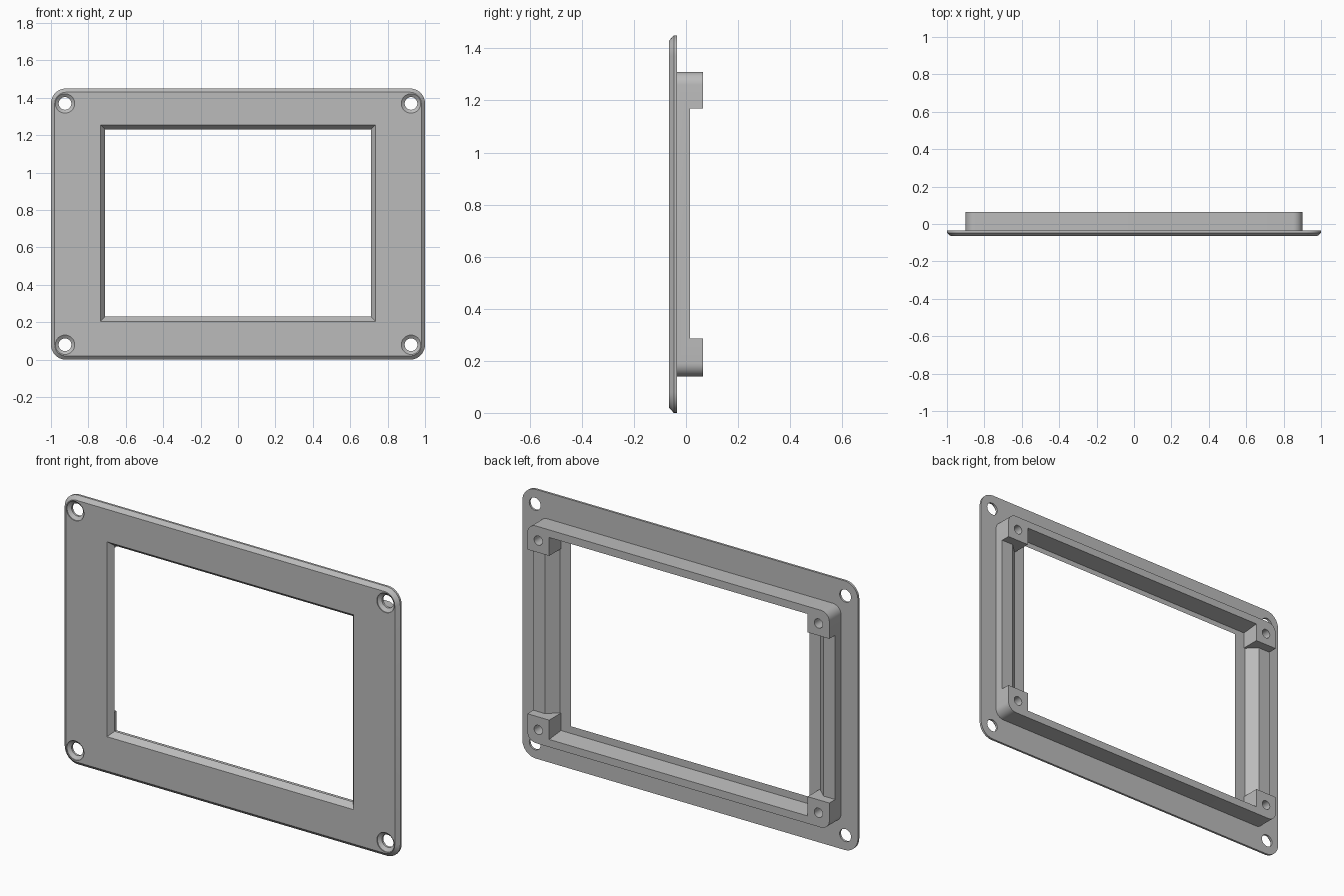
import bpy, bmesh
from math import sin, cos, pi

cube = bpy.data.objects.get("Cube")
if cube:
    bpy.data.objects.remove(cube, do_unlink=True)

grey = bpy.data.materials.new("plain_grey")
grey.use_nodes = True
grey.diffuse_color = (0.5, 0.5, 0.5, 1)
grey.node_tree.nodes["Principled BSDF"].inputs["Base Color"].default_value = (0.5, 0.5, 0.5, 1)


def ring(x0, x1, z0, z1, r, steps=8):
    """Rounded rectangle in x and z; square corners when r is 0."""
    if r == 0:
        return [(x1, z1), (x0, z1), (x0, z0), (x1, z0)]
    pts = []
    corners = [(x1 - r, z1 - r), (x0 + r, z1 - r), (x0 + r, z0 + r), (x1 - r, z0 + r)]
    for q, (cx, cz) in enumerate(corners):
        for i in range(steps + 1):
            a = (q + i / steps) * pi / 2
            pts.append((cx + r * cos(a), cz + r * sin(a)))
    return pts


def circle(x, z, r, n=32):
    return [(x + r * cos(2 * pi * i / n), z + r * sin(2 * pi * i / n)) for i in range(n)]


def loft(name, sections):
    """Closed solid through (y, outline) sections."""
    bm = bmesh.new()
    loops = [[bm.verts.new((x, y, z)) for x, z in pts] for y, pts in sections]
    n = len(loops[0])
    for a, b in zip(loops, loops[1:]):
        for i in range(n):
            j = (i + 1) % n
            bm.faces.new((a[i], a[j], b[j], b[i]))
    bm.faces.new(loops[0])
    bm.faces.new(loops[-1])
    bmesh.ops.recalc_face_normals(bm, faces=bm.faces)
    mesh = bpy.data.meshes.new(name)
    bm.to_mesh(mesh)
    bm.free()
    mesh.materials.append(grey)
    obj = bpy.data.objects.new(name, mesh)
    bpy.context.collection.objects.link(obj)
    return obj


def activate(obj):
    bpy.ops.object.select_all(action='DESELECT')
    obj.select_set(True)
    bpy.context.view_layer.objects.active = obj


def cut(obj, cutter):
    cutter.hide_render = True
    activate(obj)
    mod = obj.modifiers.new("cut", 'BOOLEAN')
    mod.operation = 'DIFFERENCE'
    mod.solver = 'EXACT'
    mod.object = cutter
    bpy.ops.object.modifier_apply(modifier=mod.name)
    bpy.data.objects.remove(cutter, do_unlink=True)


H = 1.45
MID = H / 2
FRONT, BACK = -0.065, -0.035

# Front plate with a chamfered rim
plate = loft("front_plate", [
    (FRONT, ring(-0.98, 0.98, 0.02, H - 0.02, 0.06)),
    (-0.047, ring(-1, 1, 0, H, 0.08)),
    (BACK, ring(-1, 1, 0, H, 0.08))])

# Bevelled window opening, extended past both faces
cut(plate, loft("window_cutter", [
    (FRONT - 0.01, ring(-0.743, 0.743, 0.197, 1.263, 0)),
    (BACK + 0.01, ring(-0.702, 0.702, 0.238, 1.222, 0))]))

# Countersunk corner screw holes
for x in (-0.925, 0.925):
    for z in (0.08, H - 0.08):
        cut(plate, loft("screw_cutter", [
            (FRONT - 0.01, circle(x, z, 0.052)),
            (FRONT + 0.005, circle(x, z, 0.052)),
            (FRONT + 0.018, circle(x, z, 0.034)),
            (BACK + 0.01, circle(x, z, 0.034))]))

# Rear frame: tall top and bottom rails, low sides, four corner posts
TOP = 0.065
LOW, HIGH = 0.285, 1.17
frame = loft("rear_frame", [
    (BACK - 0.004, ring(-0.9, 0.9, 0.14, 1.31, 0.05)),
    (TOP, ring(-0.9, 0.9, 0.14, 1.31, 0.05))])

# Lowered side rails
cut(frame, loft("notch_cutter", [
    (0.015, ring(-1, 1, LOW, HIGH, 0)),
    (0.1, ring(-1, 1, LOW, HIGH, 0))]))

# Sloped inner faces of the side rails
cut(frame, loft("side_pocket_cutter", [
    (BACK - 0.01, ring(-0.765, 0.765, LOW, HIGH, 0)),
    (0.02, ring(-0.835, 0.835, LOW, HIGH, 0))]))

# Space between the top and bottom rails
cut(frame, loft("rail_pocket_cutter", [
    (BACK - 0.01, ring(-0.77, 0.77, 0.192, 1.258, 0)),
    (TOP + 0.01, ring(-0.77, 0.77, 0.18, 1.27, 0))]))

# Blind holes in the posts
for x in (-0.835, 0.835):
    for z in (0.215, 1.235):
        cut(frame, loft("post_hole_cutter", [
            (-0.01, circle(x, z, 0.025, 24)),
            (TOP + 0.01, circle(x, z, 0.025, 24))]))

for part in (plate, frame):
    activate(part)
    bpy.ops.object.shade_smooth_by_angle(angle=0.5)
